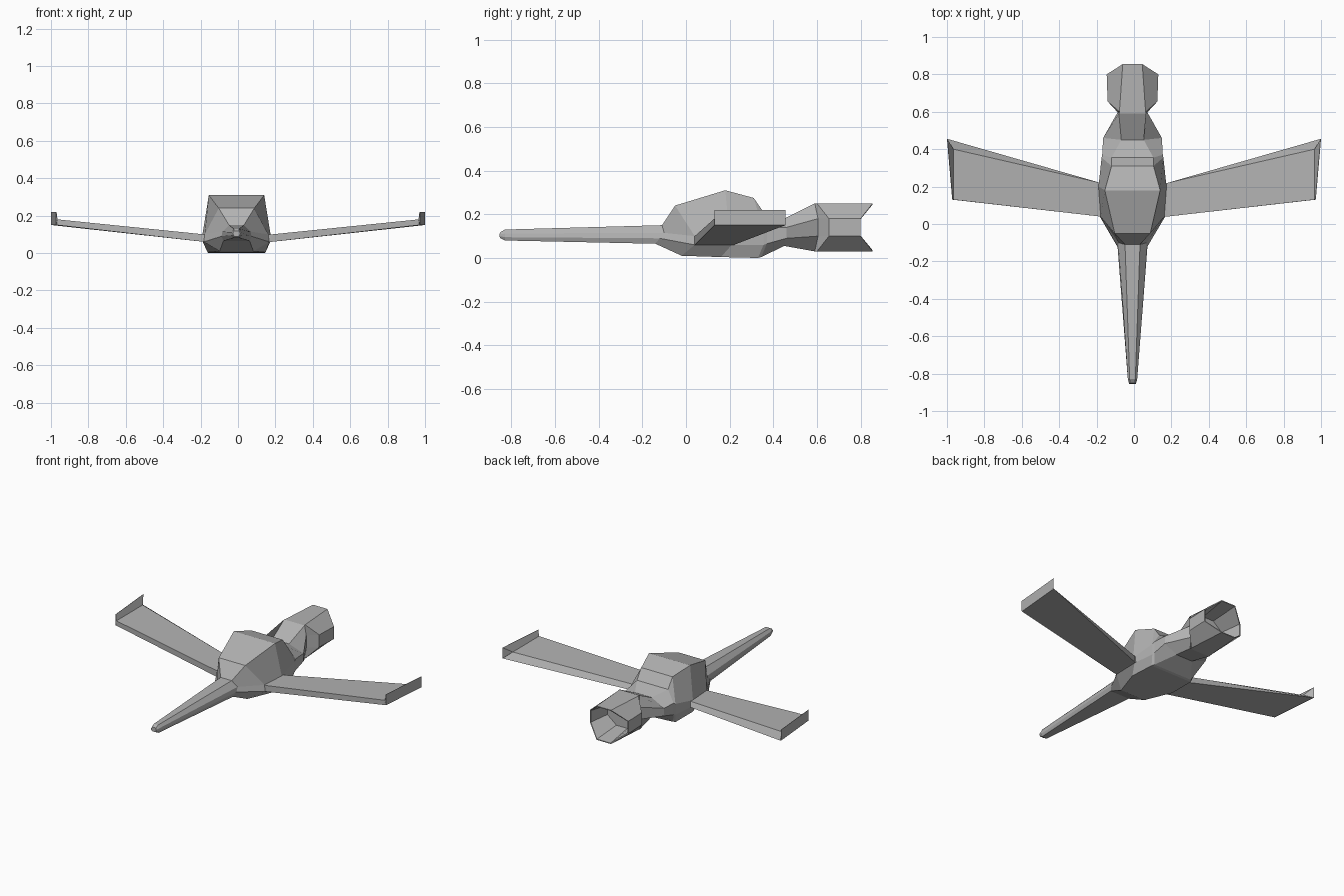
import bpy, bmesh

cube = bpy.data.objects.get("Cube")
if cube:
    bpy.data.objects.remove(cube)

grey = bpy.data.materials.new("hull grey")
grey.use_nodes = True
tone = (0.45, 0.45, 0.45, 1)
grey.diffuse_color = tone
grey.node_tree.nodes["Principled BSDF"].inputs["Base Color"].default_value = tone


def finish(name, bm):
    bmesh.ops.recalc_face_normals(bm, faces=bm.faces[:])
    mesh = bpy.data.meshes.new(name)
    bm.to_mesh(mesh)
    bm.free()
    mesh.materials.append(grey)
    obj = bpy.data.objects.new(name, mesh)
    bpy.context.collection.objects.link(obj)
    return obj


def loft(name, halves, shift=0.0, mirrored=True):
    """Skin a row of rings; mirrored rings are given as their +x half, top to bottom."""
    bm = bmesh.new()
    rings = []
    for half in halves:
        pts = list(half)
        if mirrored:
            pts += [(-x, y, z) for x, y, z in reversed(half)]
        rings.append([bm.verts.new((x + shift, y, z)) for x, y, z in pts])
    for a, b in zip(rings, rings[1:]):
        n = len(a)
        for i in range(n):
            j = (i + 1) % n
            bm.faces.new((a[i], a[j], b[j], b[i]))
    bm.faces.new(rings[0])
    bm.faces.new(rings[-1])
    return finish(name, bm)


AXIS = -0.008

# long tapering nose
nose_base = [(.04, -.11, .15), (.075, -.10, .115), (.08, -.12, .09), (.07, -.14, .065)]
loft("nose", [
    [(.013, -.85, .118), (.018, -.855, .108), (.018, -.855, .1), (.013, -.85, .09)],
    [(.015, -.83, .13), (.025, -.83, .112), (.025, -.83, .095), (.018, -.83, .08)],
    nose_base], AXIS)

# faceted fuselage, pinched to a throat at the back
throat = [(.073, .59, .25), (.075, .605, .18), (.075, .605, .10), (.073, .59, .03)]
loft("fuselage", [
    nose_base,
    [(.095, -.05, .24), (.17, .04, .10), (.175, .04, .06), (.09, -.02, .01)],
    [(.148, .18, .31), (.182, .2, .10), (.18, .21, .06), (.155, .16, .004)],
    [(.112, .31, .275), (.165, .355, .13), (.165, .355, .06), (.15, .33, 0)],
    [(.112, .355, .21), (.162, .37, .14), (.162, .37, .065), (.14, .345, .004)],
    [(.06, .45, .18), (.157, .46, .14), (.157, .46, .09), (.06, .45, .055)],
    throat], AXIS)

# hollow exhaust nozzle: outer skin, rim, inner wall and back plate
rim = [(.052, .855, .25), (.138, .80, .18), (.138, .80, .10), (.052, .855, .03)]
inner_rim = [(x * .95, y, .14 + (z - .14) * .95) for x, y, z in rim]
inner_end = [(x * .75, .67, .14 + (z - .14) * .75) for x, y, z in rim]
loft("nozzle", [
    throat,
    [(.07, .6, .25), (.133, .655, .18), (.133, .655, .10), (.07, .6, .03)],
    rim, inner_rim, inner_end], AXIS)

# swept wings and upright tip plates
for side, label in ((1, "left"), (-1, "right")):
    wing = [[(.14, .04, .10), (.14, .22, .10), (.14, .22, .06), (.14, .04, .06)],
            [(.18, .04, .10), (.18, .22, .10), (.18, .22, .06), (.18, .04, .06)],
            [(.965, .13, .18), (.965, .40, .18), (.998, .455, .15), (.97, .13, .15)]]
    plate = [[(.965, .13, .18), (.97, .13, .22), (.972, .13, .22), (.972, .13, .15)],
             [(.965, .40, .18), (.998, .455, .22), (1, .455, .22), (1, .455, .15)]]
    for part, rings in (("wing", wing), ("wing_tip_plate", plate)):
        loft(label + "_" + part,
             [[(side * x, y, z) for x, y, z in r] for r in rings], mirrored=False)
